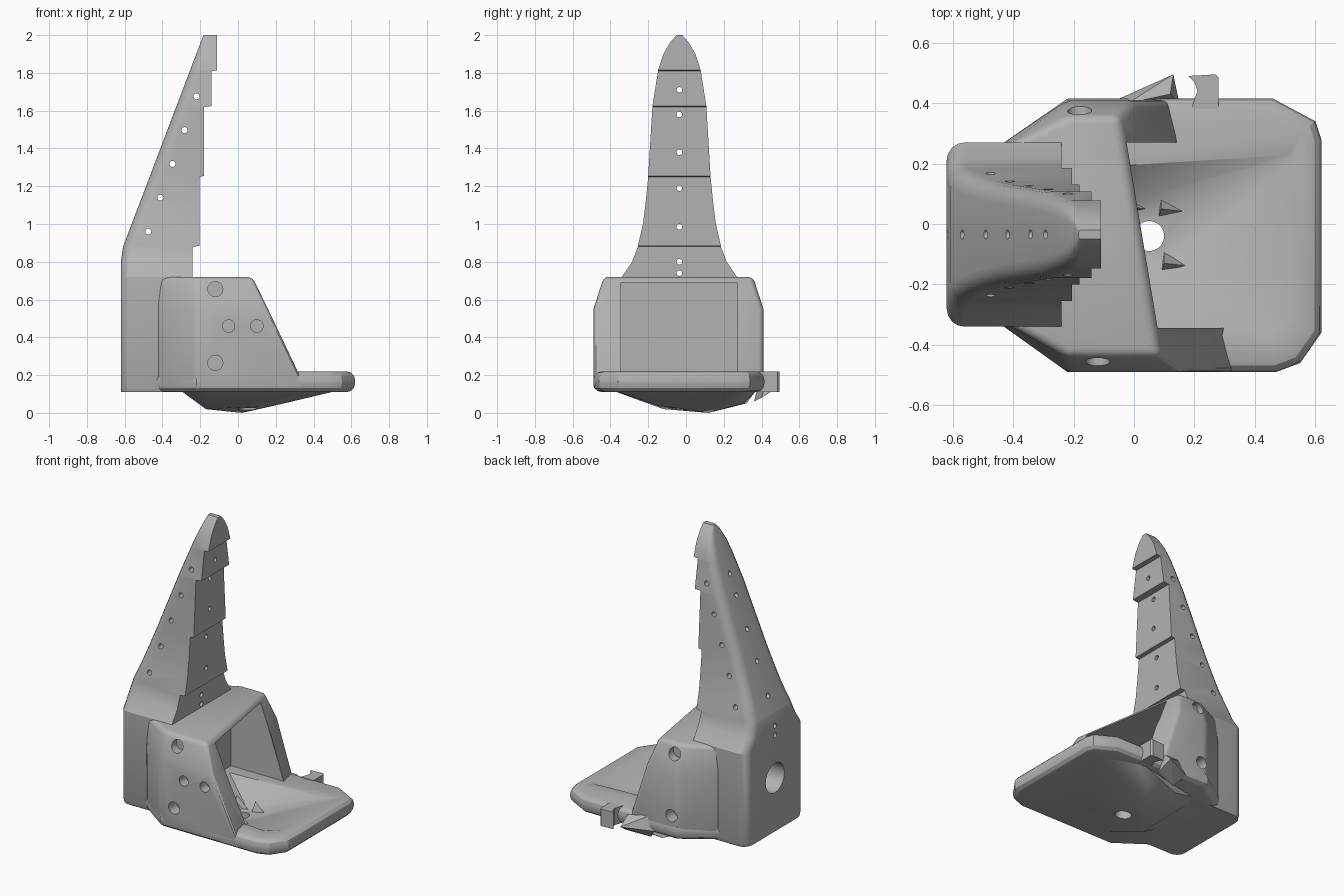
import bpy, bmesh, math
from mathutils import Vector

if "Cube" in bpy.data.objects:
    bpy.data.objects.remove(bpy.data.objects["Cube"])

grey = bpy.data.materials.new("plain grey")
grey.use_nodes = True
COLOUR = (0.45, 0.45, 0.45, 1)
grey.diffuse_color = COLOUR
grey.node_tree.nodes["Principled BSDF"].inputs["Base Color"].default_value = COLOUR
MID = -0.035  # y of the tower's centre plane


def finish(name, bm):
    bmesh.ops.recalc_face_normals(bm, faces=bm.faces)
    mesh = bpy.data.meshes.new(name)
    bm.to_mesh(mesh)
    bm.free()
    mesh.materials.append(grey)
    obj = bpy.data.objects.new(name, mesh)
    bpy.context.collection.objects.link(obj)
    return obj


def loft(name, rings):
    bm = bmesh.new()
    loops = [[bm.verts.new(p) for p in ring] for ring in rings]
    n = len(loops[0])
    for low, high in zip(loops, loops[1:]):
        for i in range(n):
            j = (i + 1) % n
            bm.faces.new((low[i], low[j], high[j], high[i]))
    bm.faces.new(loops[0][::-1])
    bm.faces.new(loops[-1])
    return finish(name, bm)


def prism(name, outline, z0, z1):
    return loft(name, [[(x, y, z) for x, y in outline] for z in (z0, z1)])


def hull(name, points):
    bm = bmesh.new()
    for p in points:
        bm.verts.new(p)
    out = bmesh.ops.convex_hull(bm, input=bm.verts)
    loose = {g for g in out["geom_interior"] if isinstance(g, bmesh.types.BMVert)}
    bmesh.ops.delete(bm, geom=list(loose), context="VERTS")
    return finish(name, bm)


def rod(centre, axis, radius, length):
    bm = bmesh.new()
    bmesh.ops.create_cone(bm, cap_ends=True, segments=20, radius1=radius,
                          radius2=radius, depth=length)
    turn = Vector((0, 0, 1)).rotation_difference(Vector(axis)).to_matrix()
    bmesh.ops.transform(bm, matrix=turn.to_4x4(), verts=bm.verts)
    bmesh.ops.translate(bm, vec=centre, verts=bm.verts)
    return finish("hole_cutter", bm)


def apply(obj, kind, **settings):
    mod = obj.modifiers.new(kind, kind)
    for key, value in settings.items():
        setattr(mod, key, value)
    with bpy.context.temp_override(object=obj, active_object=obj):
        bpy.ops.object.modifier_apply(modifier=mod.name)


def combine(obj, other, operation="DIFFERENCE"):
    apply(obj, "BOOLEAN", object=other, operation=operation, solver="EXACT")
    bpy.data.objects.remove(other)


def bevel(obj, width):
    apply(obj, "BEVEL", width=width, segments=3, limit_method="ANGLE",
          angle_limit=math.radians(25))


# Tower: stepped straight front, leaning back with rounded corners
def tower_ring(z, front, half):
    back = -0.62 + max(0, z - 0.85) * 0.38
    r = min(0.06, half * 0.45, (front - back) * 0.6)
    right = [(back + r - r * math.sin(a), MID - half + r - r * math.cos(a), z)
             for a in (i * math.pi / 8 for i in range(5))]
    left = [(x, 2 * MID - y, z) for x, y, z in reversed(right)]
    return [(front, MID - half, z)] + right + left + [(front, MID + half, z)]


steps = [(0.11, -0.24, 0.295), (0.135, -0.24, 0.305), (0.72, -0.24, 0.305),
         (0.8, -0.24, 0.25), (0.88, -0.24, 0.22), (0.884, -0.205, 0.22),
         (1.0, -0.205, 0.193), (1.12, -0.205, 0.178), (1.25, -0.205, 0.165),
         (1.254, -0.18, 0.165), (1.62, -0.18, 0.143), (1.624, -0.14, 0.143),
         (1.81, -0.14, 0.113), (1.814, -0.11, 0.113), (1.9, -0.11, 0.085),
         (1.96, -0.11, 0.05), (2.0, -0.11, 0.015)]
tower = loft("tower", [tower_ring(*s) for s in steps])
for z in (0.74, 0.8, 0.985, 1.19, 1.38, 1.58, 1.71):
    combine(tower, rod((-0.3, MID, z), (1, 0, 0), 0.015, 1))
for i in range(5):
    combine(tower, rod((-0.475 + 0.064 * i, MID, 0.96 + 0.179 * i), (0, 1, 0), 0.016, 1))
combine(tower, rod((-0.4, MID, 0.46), (1, 0, 0), 0.097, 1))

# Housing: chamfered plan, front edge slanting more on the right wall
def housing_ring(z, inset, front_right, front_left):
    return [(-0.43, -0.34 + inset * 0.3, z), (-0.22, -0.49 + inset, z),
            (front_right, -0.49 + inset, z), (front_left, 0.41 - inset, z),
            (-0.22, 0.41 - inset, z), (-0.43, 0.27 - inset * 0.3, z)]


housing = loft("housing", [housing_ring(0.12, 0, 0.37, 0.14),
                           housing_ring(0.55, 0, 0.163, 0.003),
                           housing_ring(0.72, 0.055, 0.08, -0.05)])
bevel(housing, 0.025)
cavity = [(-0.24, -0.345), (0.7, -0.345), (0.7, 0.27), (-0.24, 0.27)]
combine(housing, prism("cavity_cutter", cavity, 0.05, 0.69))
for x in (-0.05, 0.1):
    combine(housing, rod((x, -0.48, 0.46), (0, 1, 0), 0.033, 0.12))
for z in (0.265, 0.655):
    for y in (-0.48, 0.4):
        x = -0.12 if y < 0 else -0.18
        combine(housing, rod((x, y, z), (0, 1, 0), 0.04, 0.14))

# Base plate with faceted keel and a sunken floor
plan = [(-0.43, -0.34), (-0.22, -0.49), (0.47, -0.49), (0.55, -0.46), (0.62, -0.36),
        (0.62, 0.28), (0.6, 0.34), (0.46, 0.415), (-0.22, 0.415), (-0.43, 0.27)]
plate = prism("base_plate", plan, 0.11, 0.22)
apply(plate, "BEVEL", width=0.045, segments=3, limit_method="ANGLE",
      angle_limit=math.radians(60))
keel = hull("keel", [(-0.32, -0.2, 0.13), (-0.1, -0.42, 0.13), (0.5, -0.42, 0.13),
                     (0.58, -0.3, 0.13), (0.58, 0.28, 0.13), (0.3, 0.38, 0.13),
                     (-0.28, 0.25, 0.13), (-0.17, -0.12, 0.02), (0.02, 0.12, 0),
                     (0.2, -0.15, 0.04), (0.15, 0.3, 0.05), (-0.05, 0.32, 0.05)])
combine(plate, keel, "UNION")
dish = hull("dish_cutter", [(-0.22, -0.34, 0.24), (0.5, -0.4, 0.24), (0.58, -0.33, 0.24),
                            (0.58, 0.25, 0.24), (0.1, 0.18, 0.24), (-0.22, 0.2, 0.24),
                            (0.0, -0.1, 0.09), (0.12, -0.13, 0.09), (0.18, 0.07, 0.11),
                            (0.0, 0.08, 0.09)])
combine(plate, dish)
combine(plate, rod((0.05, -0.04, 0.1), (0, 0, 1), 0.05, 0.5))

# Jagged pieces beside the floor hole
for name, x, y in (("floor_shard_right", 0.13, -0.13), ("floor_shard_left", 0.12, 0.05),
                   ("floor_shard_rear", -0.02, 0.06)):
    hull(name, [(x - 0.04, y - 0.03, 0.08), (x + 0.06, y - 0.01, 0.09),
                (x - 0.03, y + 0.04, 0.08), (x - 0.03, y, 0.16)])

# Clip and broken fin on the left side
prism("side_clip", [(0.18, 0.49), (0.2, 0.47), (0.21, 0.44), (0.19, 0.38),
                    (0.28, 0.38), (0.28, 0.485), (0.27, 0.495)], 0.11, 0.22)
hull("side_fin", [(-0.06, 0.41, 0.13), (0.13, 0.495, 0.14), (0.12, 0.43, 0.2),
                  (0.15, 0.4, 0.08), (0.0, 0.36, 0.06), (-0.02, 0.4, 0.22)])

# Smooth the rounded edges, keep the facets crisp
bpy.ops.object.select_all(action="DESELECT")
for obj in (tower, housing, plate):
    obj.select_set(True)
    bpy.context.view_layer.objects.active = obj
bpy.ops.object.shade_smooth_by_angle(angle=math.radians(28))
